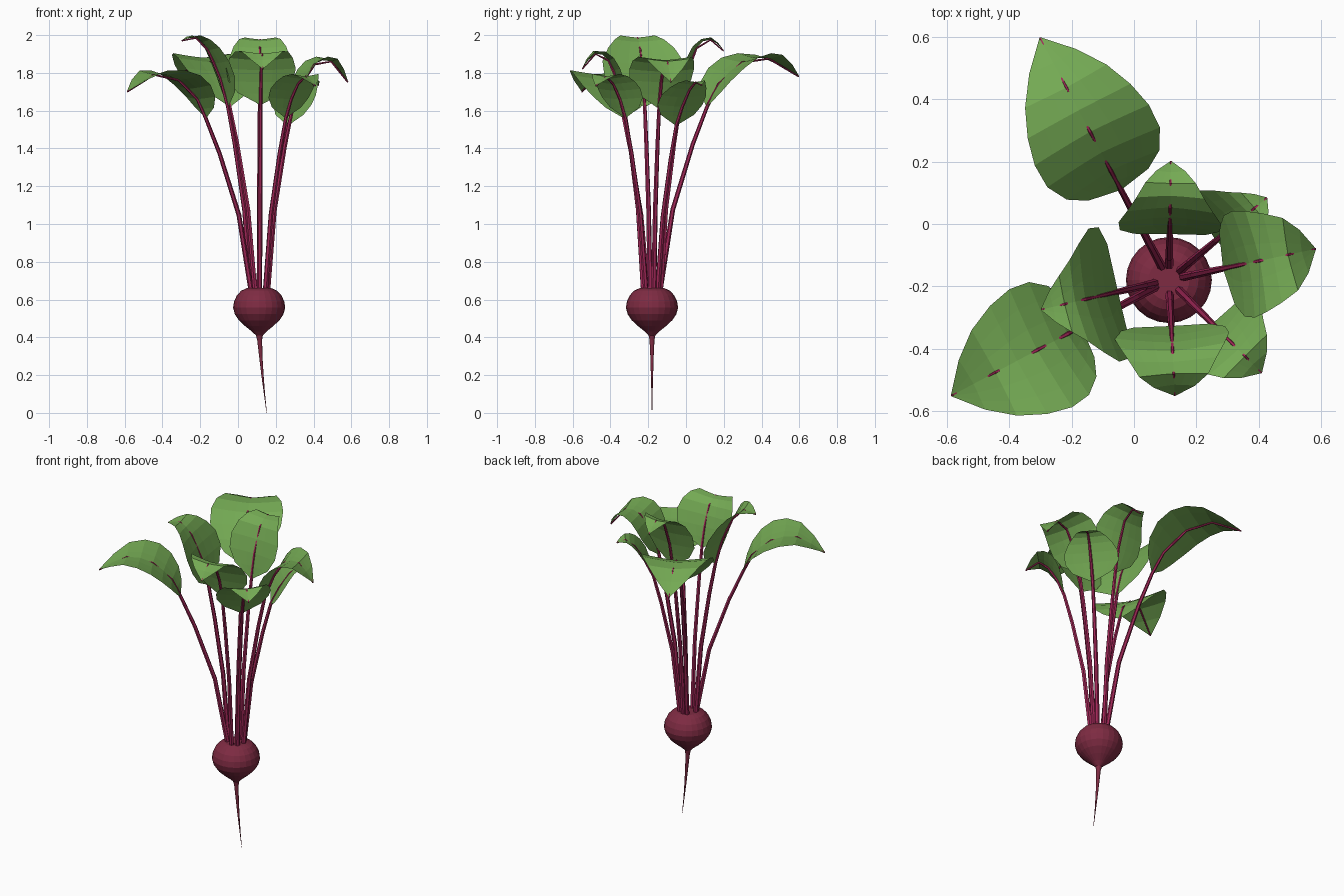
import bpy, bmesh, math
from mathutils import Vector

if "Cube" in bpy.data.objects:
    bpy.data.objects.remove(bpy.data.objects["Cube"])

CENTRE = Vector((0.112, -0.18, 0))


def material(name, colour):
    m = bpy.data.materials.new(name)
    m.diffuse_color = (*colour, 1)
    m.use_nodes = True
    m.node_tree.nodes["Principled BSDF"].inputs["Base Color"].default_value = m.diffuse_color
    return m


BULB = material("beet red", (0.21, 0.024, 0.055))
STEM = material("stem crimson", (0.35, 0.02, 0.095))
LEAF = material("leaf green", (0.175, 0.40, 0.088))


def make(name, bm, mat):
    me = bpy.data.meshes.new(name)
    bm.to_mesh(me)
    bm.free()
    me.materials.append(mat)
    ob = bpy.data.objects.new(name, me)
    bpy.context.collection.objects.link(ob)
    return ob


def bridge(bm, a, b, closed=True):
    n = len(a)
    for i in range(n if closed else n - 1):
        j = (i + 1) % n
        bm.faces.new((a[i], a[j], b[j], b[i]))


def catmull(p, steps):
    # smooth curve through the given points
    q = [2 * p[0] - p[1]] + p + [2 * p[-1] - p[-2]]
    out = []
    for k in range(len(p) - 1):
        a, b, c, d = q[k:k + 4]
        for s in range(steps):
            t = s / steps
            out.append(0.5 * (2 * b + (c - a) * t + (2 * a - 5 * b + 4 * c - d) * t * t
                              + (3 * b - a - 3 * c + d) * t ** 3))
    return out + [p[-1]]


# Bulb with a bent tap root: lathed rings (radius, height), bottom to top
profile = [(0.001, 0.0), (0.003, 0.1), (0.006, 0.2), (0.009, 0.3), (0.013, 0.385),
           (0.018, 0.41), (0.04, 0.432), (0.075, 0.46), (0.107, 0.49), (0.129, 0.523),
           (0.138, 0.557), (0.133, 0.59), (0.118, 0.622), (0.095, 0.647), (0.066, 0.66)]
bm = bmesh.new()
rings = []
for r, z in profile:
    bend = 0.04 * max(0, (0.45 - z) / 0.45) ** 1.4
    rings.append([bm.verts.new(CENTRE + Vector((r * math.cos(a) + bend, r * math.sin(a), z)))
                  for a in (math.tau * i / 24 for i in range(24))])
for a, b in zip(rings, rings[1:]):
    bridge(bm, a, b)
bm.faces.new(rings[-1])
bm.faces.new(rings[0][::-1])
make("bulb_and_root", bm, BULB)


def stem(name, pts, side):
    # tapering six-sided stalk that runs on as the midrib of the leaf
    bm = bmesh.new()
    rings = []
    n = len(pts) - 1
    for i, p in enumerate(pts):
        t = (pts[min(i + 1, n)] - pts[max(i - 1, 0)]).normalized()
        nrm = side.cross(t)
        r = 0.014 - 0.010 * i / n
        rings.append([bm.verts.new(p + r * (side * math.cos(a) - nrm * math.sin(a)))
                      for a in (math.tau * k / 6 for k in range(6))])
    for a, b in zip(rings, rings[1:]):
        bridge(bm, a, b)
    bm.faces.new(rings[0][::-1])
    bm.faces.new(rings[-1])
    bmesh.ops.recalc_face_normals(bm, faces=bm.faces)
    make(name, bm, STEM)


def leaf(name, pts, side, half):
    # pointed blade, gently cupped upward on both sides of the midrib
    line = catmull(pts, 2)
    n = len(line) - 1
    along = [0]
    for a, b in zip(line, line[1:]):
        along.append(along[-1] + (b - a).length)
    cols = [c / 3 for c in range(-3, 4)]
    bm = bmesh.new()
    rows = []
    for i, p in enumerate(line):
        t = (line[min(i + 1, n)] - line[max(i - 1, 0)]).normalized()
        nrm = t.cross(side)
        if nrm.z < 0:
            nrm = -nrm
        u = along[i] / along[-1]
        w = half * max(0.008, math.sin(math.pi * min(u, 0.9999) ** 0.78)) ** 0.92
        rows.append([bm.verts.new(p + side * w * c + nrm * (0.002 + 0.13 * w * abs(c) ** 1.3))
                     for c in cols])
    for a, b in zip(rows, rows[1:]):
        bridge(bm, a, b, closed=False)
    bmesh.ops.recalc_face_normals(bm, faces=bm.faces)
    bm.normal_update()
    if sum(f.normal.z for f in bm.faces) < 0:
        bmesh.ops.reverse_faces(bm, faces=bm.faces)
    make(name, bm, LEAF)


# Each leaf: direction in degrees, half width, midrib points (reach, height)
LEAVES = [
    (118, 0.21, [(0.33, 1.62), (0.40, 1.74), (0.54, 1.855), (0.70, 1.875), (0.88, 1.78)]),
    (89, 0.168, [(0.15, 1.63), (0.18, 1.78), (0.235, 1.93), (0.31, 1.975), (0.38, 1.915)]),
    (40, 0.16, [(0.20, 1.52), (0.25, 1.62), (0.31, 1.71), (0.36, 1.75), (0.41, 1.735)]),
    (12, 0.175, [(0.18, 1.61), (0.235, 1.75), (0.30, 1.845), (0.39, 1.86), (0.48, 1.75)]),
    (-45, 0.16, [(0.20, 1.56), (0.24, 1.66), (0.29, 1.74), (0.345, 1.78), (0.42, 1.73)]),
    (-87, 0.185, [(0.15, 1.63), (0.18, 1.75), (0.23, 1.865), (0.30, 1.90), (0.37, 1.82)]),
    (208, 0.215, [(0.32, 1.56), (0.37, 1.66), (0.48, 1.76), (0.63, 1.79), (0.79, 1.70)]),
    (193, 0.225, [(0.17, 1.62), (0.21, 1.77), (0.277, 1.92), (0.344, 1.985), (0.42, 1.97)]),
]
for k, (deg, half, blade) in enumerate(LEAVES, 1):
    a = math.radians(deg)
    out = Vector((math.cos(a), math.sin(a), 0))
    side = Vector((-math.sin(a), math.cos(a), 0))
    rb, zb = blade[0]
    stalk = [(0.045 + (rb - 0.045) * u ** 1.6, 0.63 + (zb - 0.63) * u) for u in (0, 0.45, 0.8)]
    place = lambda rz: CENTRE + out * rz[0] + Vector((0, 0, rz[1]))
    stem(f"stem_{k}", [place(p) for p in stalk + blade], side)
    leaf(f"leaf_{k}", [place(p) for p in blade], side, half)
